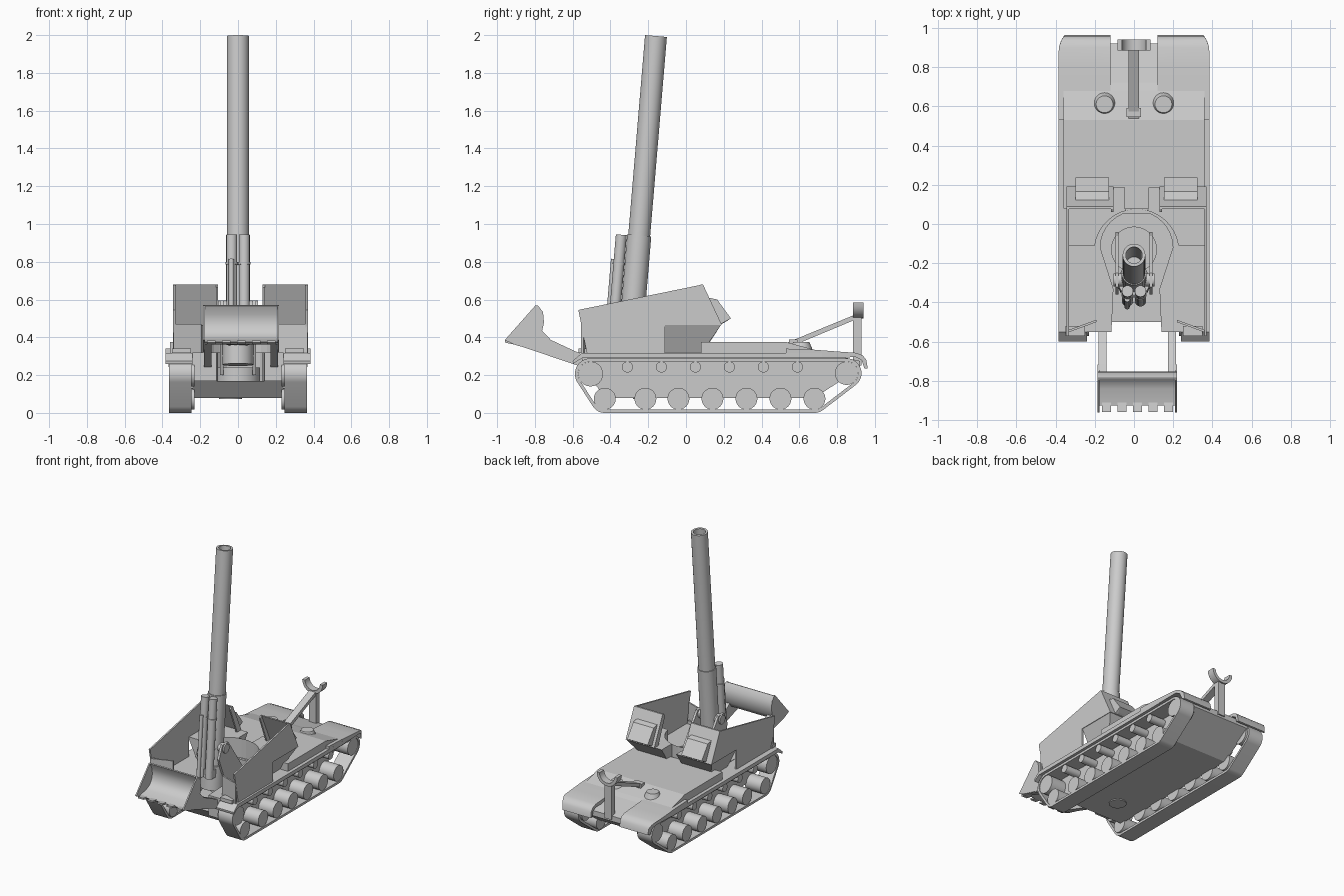
import bpy, bmesh, math
from mathutils import Vector

if "Cube" in bpy.data.objects:
    bpy.data.objects.remove(bpy.data.objects["Cube"])

grey = bpy.data.materials.new("plain grey")
grey.diffuse_color = (0.6, 0.6, 0.6, 1)
grey.use_nodes = True
grey.node_tree.nodes["Principled BSDF"].inputs["Base Color"].default_value = grey.diffuse_color
CX = 0.013  # fighting compartment sits slightly off centre


def finish(name, bm, smooth=False):
    bmesh.ops.recalc_face_normals(bm, faces=bm.faces[:])
    me = bpy.data.meshes.new(name)
    bm.to_mesh(me)
    bm.free()
    ob = bpy.data.objects.new(name, me)
    bpy.context.collection.objects.link(ob)
    me.materials.append(grey)
    if smooth:
        bpy.ops.object.select_all(action='DESELECT')
        ob.select_set(True)
        bpy.context.view_layer.objects.active = ob
        bpy.ops.object.shade_smooth_by_angle(angle=math.radians(35))
    return ob


def prism(name, pts, axis, a, b, smooth=False, edit=None):
    """Extrude a 2D outline along an axis from a to b."""
    place = {'x': lambda p, t: (t, p[0], p[1]),
             'y': lambda p, t: (p[0], t, p[1]),
             'z': lambda p, t: (p[0], p[1], t)}[axis]
    bm = bmesh.new()
    lo = [bm.verts.new(place(p, a)) for p in pts]
    hi = [bm.verts.new(place(p, b)) for p in pts]
    bm.faces.new(lo)
    bm.faces.new(hi)
    for i in range(len(pts)):
        j = (i + 1) % len(pts)
        bm.faces.new((lo[i], lo[j], hi[j], hi[i]))
    if edit:
        edit(bm)
    return finish(name, bm, smooth)


def box(name, x0, x1, y0, y1, z0, z1):
    return prism(name, [(x0, y0), (x1, y0), (x1, y1), (x0, y1)], 'z', z0, z1)


def tube(name, p1, p2, r, r2=None, bore=None, depth=0.3, n=28):
    """Cylinder or cone between two points, with an optional blind bore at p2."""
    p1, p2 = Vector(p1), Vector(p2)
    d = (p2 - p1).normalized()
    q = d.to_track_quat('Z', 'Y')
    bm = bmesh.new()
    rings = [(p1, r), (p2, r if r2 is None else r2)]
    if bore:
        rings += [(p2, bore), (p2 - d * depth, bore)]
    loops = [[bm.verts.new(c + q @ Vector((s * math.cos(k * math.tau / n), s * math.sin(k * math.tau / n), 0)))
              for k in range(n)] for c, s in rings]
    for A, B in zip(loops, loops[1:]):
        for k in range(n):
            j = (k + 1) % n
            bm.faces.new((A[k], A[j], B[j], B[k]))
    bm.faces.new(loops[0])
    bm.faces.new(loops[-1])
    return finish(name, bm, True)


def arc(cx, cy, r, a0, a1, n):
    return [(cx + r * math.cos(math.radians(a0 + (a1 - a0) * k / n)),
             cy + r * math.sin(math.radians(a0 + (a1 - a0) * k / n))) for k in range(n + 1)]


def sides(fn):
    for s, label in ((-1, "left"), (1, "right")):
        fn(s, label)


# running gear: wheels as (y, z, radius), the track wraps the outer ones
SPROCKET, IDLER = (-0.505, 0.206, 0.066), (0.85, 0.21, 0.062)
ROAD = [(y, 0.075, 0.058) for y in (-0.43, -0.215, -0.04, 0.14, 0.32, 0.50, 0.68)]
RETURN = [(-0.31 + 0.18 * k, 0.243, 0.029) for k in range(6)]


def track_loop(off, n=96):
    pts = []
    for k in range(n):
        a = math.tau * k / n + 0.01
        c, s = math.cos(a), math.sin(a)
        y, z, r = max((SPROCKET, IDLER, ROAD[0], ROAD[-1]), key=lambda w: w[0] * c + w[1] * s + w[2])
        pts.append((y + (r + off) * c, z + (r + off) * s))
    return pts


def running_gear(s, label):
    bm = bmesh.new()
    loops = [[bm.verts.new((s * x, y, z)) for y, z in track_loop(off)]
             for x, off in ((0.245, 0), (0.245, 0.017), (0.365, 0.017), (0.365, 0))]
    for A, B in zip(loops, loops[1:] + loops[:1]):
        for k in range(len(A)):
            j = (k + 1) % len(A)
            bm.faces.new((A[k], A[j], B[j], B[k]))
    finish(label + "_track", bm, True)
    for kind, group in (("sprocket", [SPROCKET]), ("idler", [IDLER]), ("road_wheel", ROAD), ("return_roller", RETURN)):
        for y, z, r in group:
            tube(f"{label}_{kind}", (s * 0.23, y, z), (s * 0.36, y, z), r, n=24)
    # fender strip, rear rolled mudguard, front lip
    box(label + "_fender", *sorted((s * 0.235, s * 0.385)), -0.55, 0.72, 0.29, 0.318)
    prism(label + "_front_lip", [(-0.55, 0.318), (-0.6, 0.275), (-0.598, 0.26), (-0.55, 0.29)], 'x', s * 0.24, s * 0.385)
    box(label + "_lip_block", *sorted((s * 0.25, s * 0.35)), -0.57, -0.52, 0.316, 0.342)
    guard = [(0.53, 0.29), (0.53, 0.34), (0.67, 0.335), (0.80, 0.325), (0.90, 0.318), (0.935, 0.305), (0.955, 0.28),
             (0.962, 0.235), (0.945, 0.235), (0.93, 0.28), (0.90, 0.295)]

    def round_corner(bm):
        for v in bm.verts:
            if abs(v.co.x) > 0.3 and v.co.y > 0.88:
                v.co.x -= s * min(1, (v.co.y - 0.88) / 0.08) ** 2 * 0.03
    prism(label + "_rear_mudguard", guard, 'x', s * 0.12, s * 0.385, True, round_corner)
    # engine deck cap
    tube(label + "_deck_cap", (s * 0.15, 0.61, 0.335), (s * 0.15, 0.61, 0.375), 0.06, 0.043)


sides(running_gear)

# hull: belly, keyhole shaped gun pit, engine deck
prism("lower_hull", [(-0.42, 0.08), (0.68, 0.08), (0.92, 0.235), (0.92, 0.275), (0.72, 0.32), (0.05, 0.32),
                     (0.05, 0.17), (-0.5, 0.17)], 'x', -0.24, 0.24)
pit = arc(CX, -0.12, 0.185, 0, 180, 16)
prism("gun_pit_hull", [(0.24, -0.55), (0.24, 0.12), (-0.24, 0.12), (-0.24, -0.55), (-0.115, -0.55), (-0.105, -0.33)]
      + pit[::-1] + [(0.13, -0.33), (0.14, -0.55)], 'z', 0.168, 0.321)
prism("engine_deck", [(0.08, 0.30), (0.08, 0.375), (0.53, 0.375), (0.68, 0.334), (0.72, 0.32), (0.72, 0.30)],
      'x', -0.36, 0.36)
tube("belly_hatch", (-0.04, -0.22, 0.085), (-0.04, -0.22, 0.073), 0.06)


# rear floor of the fighting compartment, undercut at the outside
def undercut(bm):
    for v in bm.verts:
        if v.co.z < 0.4:
            if abs(v.co.x - CX) > 0.3:
                v.co.x = CX + (v.co.x - CX) * 0.8
            if v.co.y > 0.1:
                v.co.y = 0.085


prism("rear_floor", [(CX + 0.353, -0.11), (CX + 0.353, 0.185), (CX + 0.11, 0.185), (CX + 0.06, 0.185), (CX + 0.06, 0.09)]
      + arc(CX, -0.14, 0.215, 75, 105, 4) + [(CX - 0.06, 0.09), (CX - 0.06, 0.185), (CX - 0.353, 0.185),
                                             (CX - 0.353, -0.11)] + arc(CX, -0.14, 0.215, 172, 8, 16),
      'z', 0.319, 0.465, False, undercut)


# armoured shield: side walls, rear plates with vision boxes, front corners
def shield(s, label):
    X = lambda x: CX + s * x
    prism(label + "_side_wall", [(-0.57, 0.545), (0.09, 0.68), (0.19, 0.465), (-0.11, 0.465), (-0.11, 0.318),
                                 (-0.525, 0.318)], 'x', X(0.345), X(0.357))
    prism(label + "_rear_plate", [(0.09, 0.68), (0.19, 0.465), (0.176, 0.465), (0.076, 0.68)], 'x', X(0.118), X(0.355))
    prism(label + "_rear_plate_flange", [(0.085, 0.68), (0.185, 0.465), (0.14, 0.465), (0.06, 0.665)],
          'x', X(0.118), X(0.13))

    def window(bm):
        bm.normal_update()
        f = max(bm.faces, key=lambda f: f.calc_center_median().y)
        bmesh.ops.inset_region(bm, faces=[f], thickness=0.022)
        bmesh.ops.translate(bm, verts=f.verts[:], vec=(0, -0.02, -0.014))
    prism(label + "_vision_box", [(0.12, 0.61), (0.165, 0.60), (0.238, 0.50), (0.185, 0.472)],
          'x', X(0.14), X(0.31), False, window)
    prism(label + "_front_plate", [(X(0.355), -0.555), (X(0.205), -0.50), (X(0.205), -0.488), (X(0.355), -0.543)],
          'z', 0.318, 0.47)


sides(shield)


# gun: everything follows the tilted axis
def on_axis(z, x=0.0, fwd=0.0):
    return (x, -0.159 - (1.995 - z) * 0.084 - fwd, z)


tube("barrel", on_axis(0.5), on_axis(1.995), 0.058, bore=0.042, depth=0.6, n=32)
tube("barrel_sleeve", on_axis(0.42), on_axis(0.94), 0.064, n=32)
tube("breech", on_axis(0.255), on_axis(0.43), 0.082, n=32)
for x in (-0.033, 0.033):
    tube("recuperator", on_axis(0.36, x, 0.095), on_axis(0.943, x, 0.095), 0.029, n=20)
    tube("recuperator_band", on_axis(0.785, x, 0.095), on_axis(0.797, x, 0.095), 0.033, n=20)
tube("recoil_rod", on_axis(0.36, -0.035, 0.125), on_axis(0.815, -0.035, 0.125), 0.014, n=12)
tube("pivot_base", (0, -0.13, 0.168), (0, -0.13, 0.24), 0.117, n=32)
tube("trunnion", (-0.105, -0.285, 0.56), (0.105, -0.285, 0.56), 0.034, n=20)
for s in (-1, 1):
    prism("gun_cradle_cheek", [(-0.24, 0.2), (-0.04, 0.2), (-0.06, 0.32), (-0.25, 0.595), (-0.32, 0.595), (-0.36, 0.5)],
          'x', s * 0.078, s * 0.095)
box("recuperator_saddle", -0.06, 0.06, -0.40, -0.29, 0.36, 0.42)

# spade: curved blade, teeth, end plates and arms
L, R = -0.185, 0.218
front_curve = [(-0.795, 0.567), (-0.772, 0.52), (-0.768, 0.48), (-0.777, 0.44), (-0.80, 0.41), (-0.84, 0.39), (-0.925, 0.375)]
back_curve = [(-0.91, 0.362), (-0.83, 0.372), (-0.785, 0.395), (-0.762, 0.43), (-0.752, 0.48), (-0.757, 0.534), (-0.785, 0.57)]
prism("spade_blade", front_curve + back_curve, 'x', L, R, True)
for k in range(5):
    x = L + 0.022 + k * 0.079
    prism("spade_tooth", [(-0.91, 0.378), (-0.957, 0.384), (-0.957, 0.372), (-0.91, 0.362)], 'x', x, x + 0.045)
for a, b in ((L, L + 0.01), (R - 0.01, R)):
    prism("spade_end_plate", [(-0.96, 0.385), (-0.797, 0.569), (-0.757, 0.534), (-0.757, 0.49), (-0.767, 0.44),
                              (-0.715, 0.386), (-0.76, 0.32), (-0.905, 0.36)], 'x', a, b)
for a, b in ((L + 0.005, L + 0.045), (R - 0.045, R - 0.005)):
    prism("spade_arm", [(-0.90, 0.361), (-0.765, 0.425), (-0.715, 0.386), (-0.53, 0.30), (-0.53, 0.235), (-0.577, 0.252)],
          'x', a, b)

# barrel travel lock: fork, post and brace
cradle = arc(0, 0.585, 0.062, 180, 360, 12)
outer = arc(0, 0.585, 0.085, 360, 180, 12)
prism("travel_lock_fork", cradle + outer, 'y', 0.885, 0.94, True)
box("travel_lock_post", -0.03, 0.028, 0.885, 0.93, 0.25, 0.51)
prism("travel_lock_brace", [(0.53, 0.37), (0.90, 0.522), (0.90, 0.495), (0.60, 0.37), (0.58, 0.35)], 'x', -0.028, 0.025)
box("travel_lock_foot", -0.038, 0.036, 0.545, 0.59, 0.355, 0.388)
